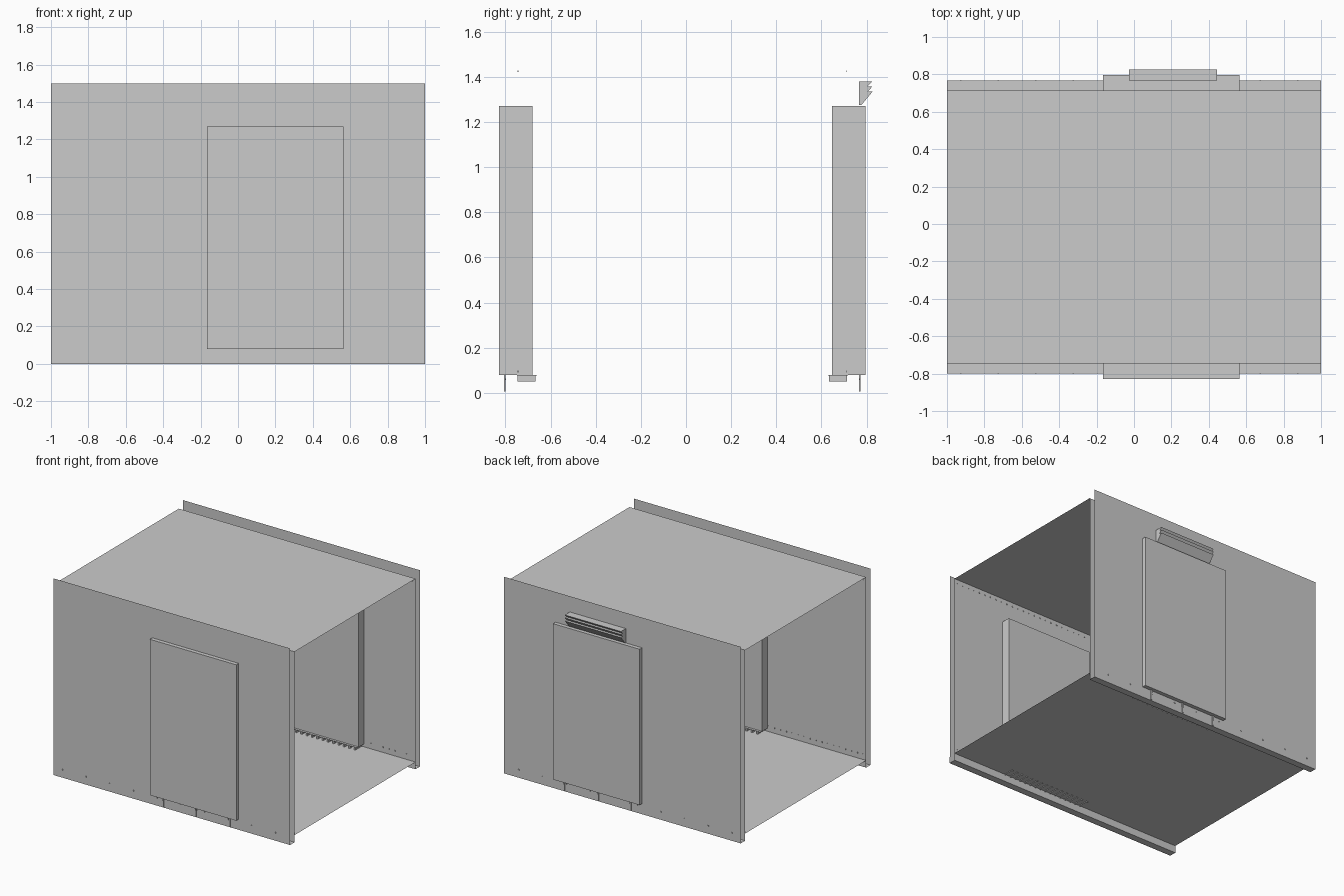
import bpy, bmesh

if "Cube" in bpy.data.objects:
    bpy.data.objects.remove(bpy.data.objects["Cube"])

CY = -0.016          # the cabin's mirror plane in y
ROOF_Z, FLOOR_Z = 1.455, 0.055
OUTER, INNER = 0.782, 0.730   # wall skin distances from the mirror plane


def finish(name, bm):
    me = bpy.data.meshes.new(name)
    bm.to_mesh(me)
    bm.free()
    ob = bpy.data.objects.new(name, me)
    bpy.context.collection.objects.link(ob)
    return ob


def add_quad(bm, pts):
    bm.faces.new([bm.verts.new(p) for p in pts])


def add_box(bm, x0, x1, y0, y1, z0, z1):
    r = bmesh.ops.create_cube(bm, size=1)
    for v in r["verts"]:
        v.co.x = x1 if v.co.x > 0 else x0
        v.co.y = y1 if v.co.y > 0 else y0
        v.co.z = z1 if v.co.z > 0 else z0


def level(name, y0, y1, z):
    bm = bmesh.new()
    add_quad(bm, [(-1, y0, z), (1, y0, z), (1, y1, z), (-1, y1, z)])
    return finish(name, bm)


def upright(name, y, z0, z1, facing):
    bm = bmesh.new()
    pts = [(-1, y, z0), (1, y, z0), (1, y, z1), (-1, y, z1)]
    add_quad(bm, pts if facing < 0 else pts[::-1])
    return finish(name, bm)


def box(name, *dims):
    bm = bmesh.new()
    add_box(bm, *dims)
    return finish(name, bm)


# roof and floor sheets
level("roof", CY - INNER, CY + INNER, ROOF_Z)
level("floor", CY - INNER, CY + INNER, FLOOR_Z)

# both long sides, mirrored about the middle
for side, s in (("front", -1), ("back", 1)):
    def span(a, b):
        return sorted((CY + s * a, CY + s * b))

    # double-skin wall with closed bottom channel and kick plate
    upright(side + "_outer_wall", CY + s * OUTER, 0, 1.5, s)
    upright(side + "_inner_wall", CY + s * INNER, 0, ROOF_Z, -s)
    level(side + "_bottom_channel", *span(INNER, OUTER), 0)
    upright(side + "_kick_plate", CY + s * (OUTER + 0.002), 0, 0.048, s)

    # door slab passing through the wall
    box(side + "_door", -0.165, 0.565, *span(0.663, 0.812), 0.08, 1.27)

    # sill with ribs under the door
    bm = bmesh.new()
    add_box(bm, -0.165, 0.565, *span(0.645, 0.733), 0.077, 0.08)
    for i in range(16):
        x = -0.14 + i * 0.045
        add_box(bm, x, x + 0.012, *span(0.65, 0.73), 0.05, 0.077)
    finish(side + "_door_sill", bm)

    # thin brackets below the door
    bm = bmesh.new()
    for x in (-0.07, 0.205, 0.49):
        add_box(bm, x - 0.006, x + 0.006, *span(0.783, 0.790), 0.005, 0.08)
    finish(side + "_door_brackets", bm)

    # rivet rows along floor, roof and outer foot
    bm = bmesh.new()
    for i in range(40):
        x = -0.975 + i * 0.05
        for z in (0.095, ROOF_Z - 0.03):
            add_box(bm, x - 0.004, x + 0.004, *span(INNER - 0.003, INNER), z - 0.004, z + 0.004)
        if i % 4 == 1:
            add_box(bm, x - 0.004, x + 0.004, *span(OUTER, OUTER + 0.004), 0.056, 0.064)
    finish(side + "_rivets", bm)

# louvred vent hood above the back door
profile = [(0.766, 1.275), (0.766, 1.38), (0.826, 1.38), (0.805, 1.358),
           (0.826, 1.358), (0.805, 1.334), (0.826, 1.334), (0.777, 1.275)]
bm = bmesh.new()
face = bm.faces.new([bm.verts.new((-0.028, y, z)) for y, z in profile])
ext = bmesh.ops.extrude_face_region(bm, geom=[face], use_keep_orig=True)
for v in ext["geom"]:
    if isinstance(v, bmesh.types.BMVert):
        v.co.x = 0.445
bmesh.ops.recalc_face_normals(bm, faces=bm.faces)
finish("vent_hood", bm)
